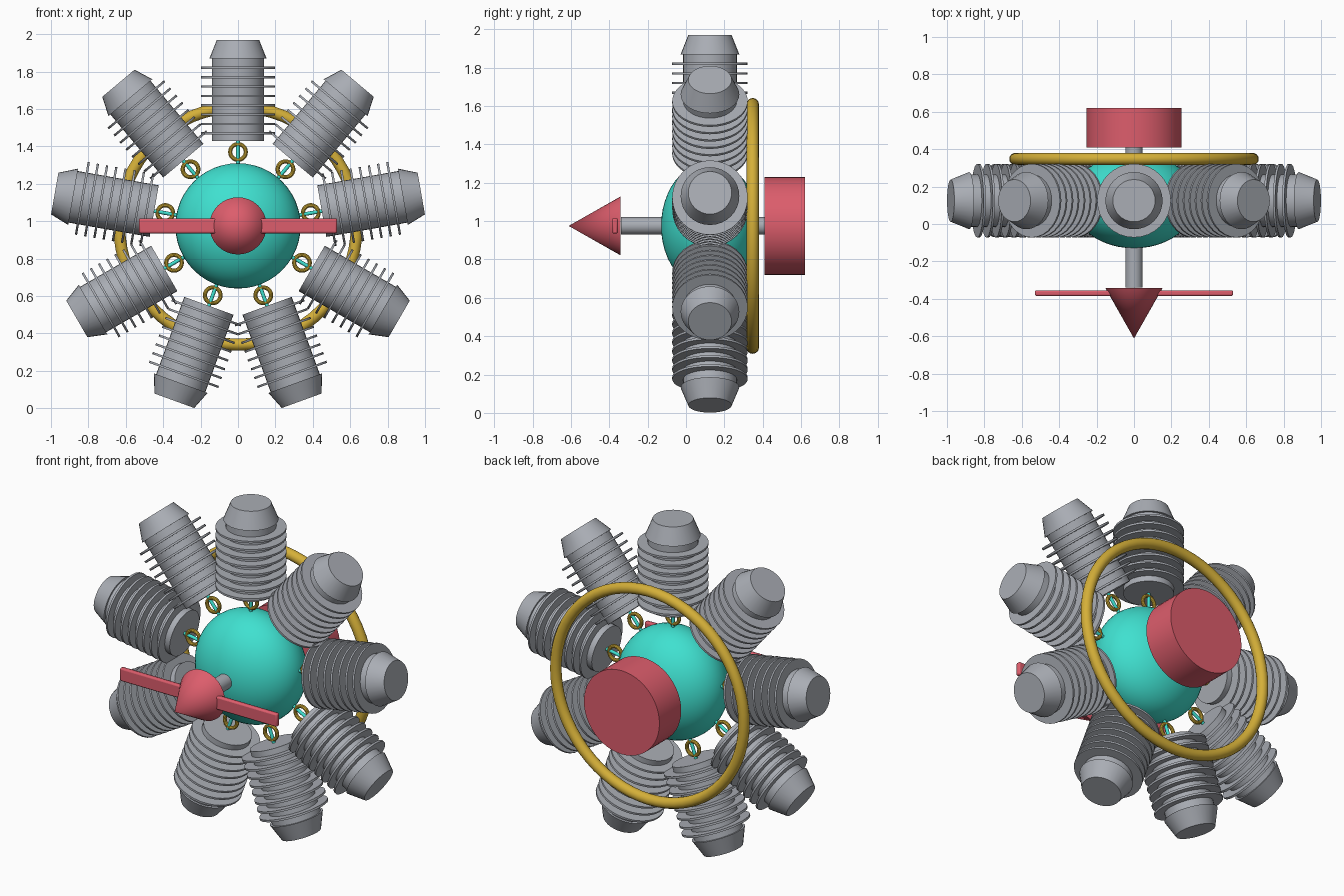
import bpy, math
from mathutils import Matrix, Vector

if "Cube" in bpy.data.objects:
    bpy.data.objects.remove(bpy.data.objects["Cube"])

CZ, CY = 0.975, 0.125      # hub height, plane of the cylinder row
N = 9


def material(name, rgb):
    m = bpy.data.materials.new(name)
    m.diffuse_color = (*rgb, 1)
    m.use_nodes = True
    m.node_tree.nodes["Principled BSDF"].inputs["Base Color"].default_value = m.diffuse_color
    return m


grey = material("steel grey", (0.40, 0.42, 0.46))
teal = material("turquoise", (0.05, 0.75, 0.63))
gold = material("gold", (0.66, 0.43, 0.04))
red = material("soft red", (0.72, 0.11, 0.15))

ALONG_Y = Matrix.Rotation(math.radians(90), 4, 'X')


def finish(ob, name, mat, matrix):
    ob.name = name
    ob.matrix_world = matrix
    ob.data.materials.append(mat)
    bpy.ops.object.shade_smooth_by_angle(angle=math.radians(35))
    return ob


def at(y, z=CZ):
    return Matrix.Translation((0, y, z))


def cyl(name, mat, r1, r2, depth, matrix, sides=32):
    bpy.ops.mesh.primitive_cone_add(vertices=sides, radius1=r1, radius2=r2, depth=depth)
    return finish(bpy.context.object, name, mat, matrix)


def torus(name, mat, major, minor, matrix, segs, ring):
    bpy.ops.mesh.primitive_torus_add(major_radius=major, minor_radius=minor,
                                     major_segments=segs, minor_segments=ring)
    return finish(bpy.context.object, name, mat, matrix)


# crankcase hub, flattened along the shaft
bpy.ops.mesh.primitive_uv_sphere_add(segments=48, ring_count=24, radius=1)
finish(bpy.context.object, "crankcase", teal,
       at(CY) @ Matrix.Diagonal((0.335, 0.255, 0.335, 1)))

# shaft, rear drum, spinner and propeller
cyl("shaft", grey, 0.046, 0.046, 0.955, at(0.1375) @ ALONG_Y)
cyl("rear_drum", red, 0.255, 0.255, 0.21, at(0.515) @ ALONG_Y, 48)
cyl("spinner", red, 0.153, 0.0, 0.27, at(-0.477) @ ALONG_Y)
bpy.ops.mesh.primitive_cube_add(size=1)
prop = finish(bpy.context.object, "propeller", red,
              at(-0.37) @ Matrix.Diagonal((1.06, 0.03, 0.08, 1)))
bpy.ops.object.transform_apply(location=False, rotation=False, scale=True)
bevel = prop.modifiers.new("soft_edges", 'BEVEL')
bevel.width, bevel.segments = 0.009, 2

# exhaust collector ring
torus("collector_ring", gold, 0.635, 0.032, at(0.348) @ ALONG_Y, 64, 16)

# radial cylinders; local z points outward from the hub
for i in range(N):
    frame = at(CY) @ Matrix.Rotation(math.tau * i / N, 4, 'Y')

    def out(r):
        return frame @ Matrix.Translation((0, 0, r))

    cyl(f"barrel_{i}", grey, 0.14, 0.14, 0.445, out(0.6775))
    cyl(f"head_{i}", grey, 0.153, 0.113, 0.10, out(0.945))
    for k in range(8):
        cyl(f"fin_{i}_{k}", grey, 0.197, 0.197, 0.012, out(0.495 + 0.05 * k))
    cyl(f"pushrod_{i}", teal, 0.01, 0.01, 0.22, out(0.39), 12)
    torus(f"rod_ring_{i}", gold, 0.042, 0.011, out(0.395) @ ALONG_Y, 24, 10)
